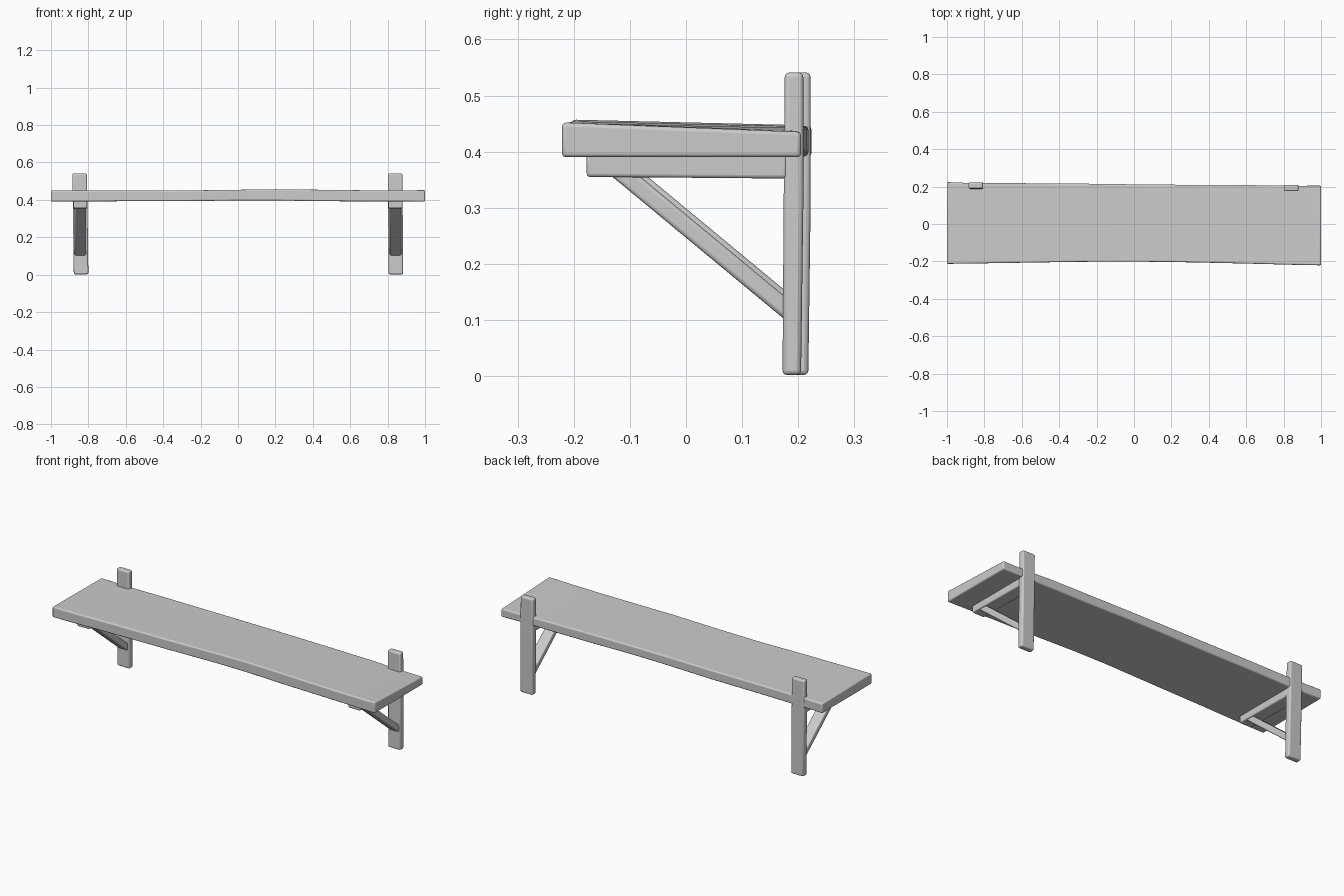
import bpy, bmesh
from mathutils import Vector

if "Cube" in bpy.data.objects:
    bpy.data.objects.remove(bpy.data.objects["Cube"])


def finish(name, bm, bevel):
    bmesh.ops.recalc_face_normals(bm, faces=bm.faces)
    mesh = bpy.data.meshes.new(name)
    bm.to_mesh(mesh)
    bm.free()
    obj = bpy.data.objects.new(name, mesh)
    bpy.context.collection.objects.link(obj)
    mod = obj.modifiers.new("rounded_edges", "BEVEL")
    mod.width = bevel
    mod.segments = 3
    mod.limit_method = 'ANGLE'
    mod.angle_limit = 0.8
    bpy.ops.object.select_all(action='DESELECT')
    obj.select_set(True)
    bpy.context.view_layer.objects.active = obj
    bpy.ops.object.shade_smooth_by_angle(angle=0.7)
    return obj


def loft(name, sections, bevel):
    """Skin a row of four-cornered sections and cap both ends."""
    bm = bmesh.new()
    rings = [[bm.verts.new(p) for p in s] for s in sections]
    for a, b in zip(rings, rings[1:]):
        for i in range(4):
            j = (i + 1) % 4
            bm.faces.new((a[i], a[j], b[j], b[i]))
    bm.faces.new(rings[0])
    bm.faces.new(rings[-1])
    return finish(name, bm, bevel)


# Worn plank: x, front y, back y, bottom z, top front z, top back z
stations = [
    (-1.00, -0.213, 0.224, 0.391, 0.450, 0.446),
    (-0.85, -0.211, 0.218, 0.391, 0.450, 0.445),
    (-0.60, -0.207, 0.218, 0.393, 0.451, 0.446),
    (-0.30, -0.202, 0.216, 0.393, 0.450, 0.446),
    (0.00, -0.201, 0.212, 0.397, 0.454, 0.447),
    (0.20, -0.203, 0.210, 0.397, 0.457, 0.447),
    (0.45, -0.208, 0.208, 0.393, 0.454, 0.445),
    (0.70, -0.214, 0.207, 0.392, 0.451, 0.442),
    (0.85, -0.218, 0.204, 0.392, 0.451, 0.437),
    (1.00, -0.221, 0.205, 0.390, 0.452, 0.435),
]
loft("shelf_board",
     [[(x, yf, zb), (x, yb, zb), (x, yb, zb_top), (x, yf, zf_top)]
      for x, yf, yb, zb, zf_top, zb_top in stations], 0.007)


def bracket(side, x, dy, lean):
    # Upright wall post, slightly leaning
    post = []
    for z, sx, y0, y1 in ((0.002, -lean, 0.172, 0.205), (0.30, 0, 0.174, 0.209),
                          (0.541, lean, 0.176, 0.209)):
        c = x + sx
        post.append([(c - 0.039, y0 + dy, z), (c + 0.039, y0 + dy, z),
                     (c + 0.039, y1 + dy, z), (c - 0.039, y1 + dy, z)])
    loft(side + "_post", post, 0.008)

    # Horizontal arm under the plank
    loft(side + "_arm",
         [[(x - 0.037, y + dy, 0.355 - s), (x + 0.037, y + dy, 0.355 - s),
           (x + 0.037, y + dy, 0.396), (x - 0.037, y + dy, 0.396)]
          for y, s in ((-0.177, 0.0), (0.18, 0.003))], 0.006)

    # Diagonal brace
    a, b = Vector((x, -0.135 + dy, 0.379)), Vector((x, 0.190 + dy, 0.110))
    d = (b - a).normalized()
    n = Vector((0, -d.z, d.y)) * 0.016
    w = Vector((0.031, 0, 0))
    loft(side + "_brace",
         [[p - w - n, p + w - n, p + w + n, p - w + n] for p in (a, b)], 0.007)


bracket("left", -0.843, 0.013, -0.004)
bracket("right", 0.842, 0.0, -0.002)
